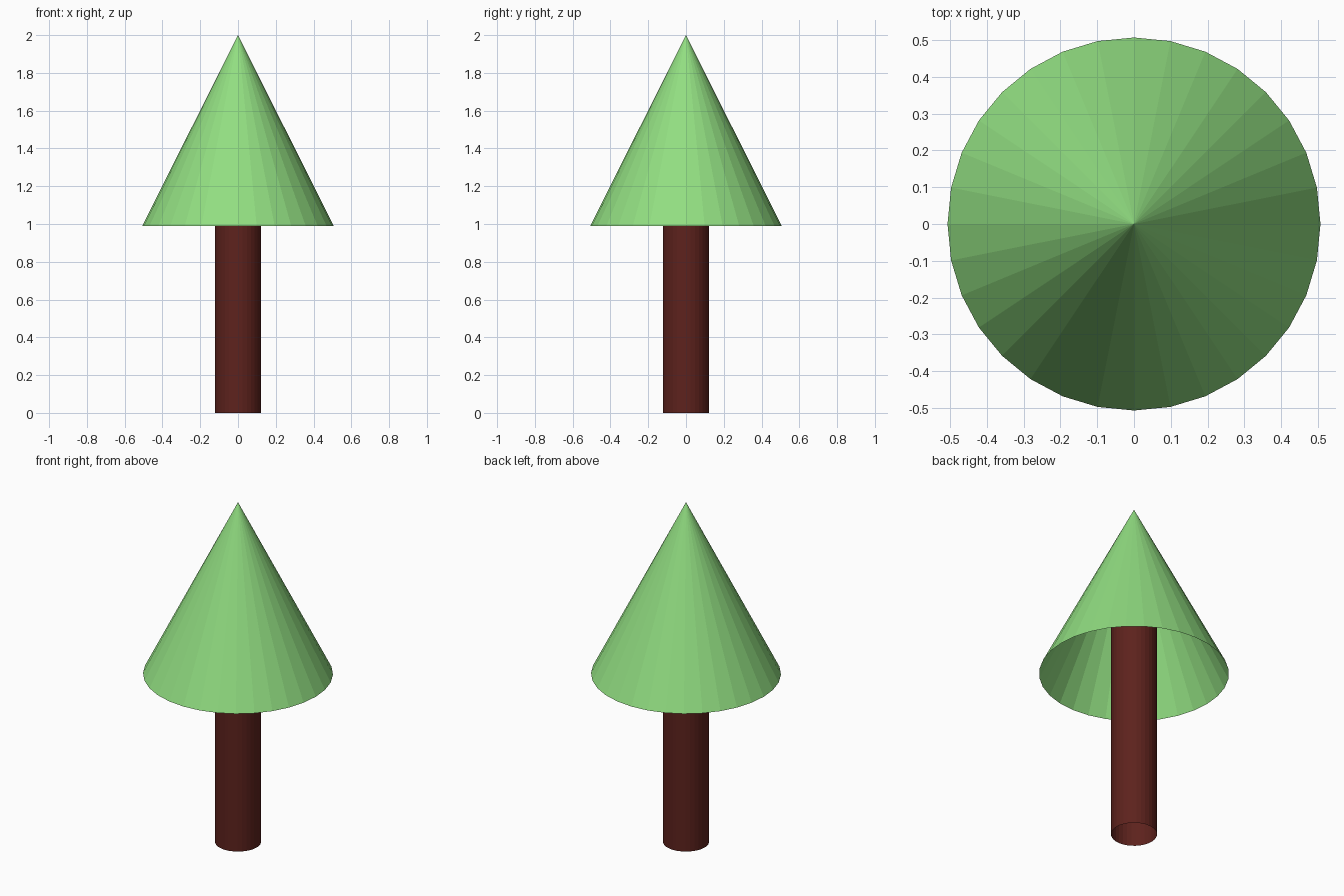
import bpy

if "Cube" in bpy.data.objects:
    bpy.data.objects.remove(bpy.data.objects["Cube"])

SIDES = 32


def paint(obj, name, color):
    mat = bpy.data.materials.new(name)
    mat.diffuse_color = (*color, 1)
    mat.use_nodes = True
    mat.node_tree.nodes["Principled BSDF"].inputs["Base Color"].default_value = mat.diffuse_color
    obj.data.materials.append(mat)


# Trunk: open tube running up inside the foliage
TRUNK_HEIGHT = 1.5
bpy.ops.mesh.primitive_cylinder_add(
    vertices=SIDES, radius=0.123, depth=TRUNK_HEIGHT,
    end_fill_type='NOTHING', location=(0, 0, TRUNK_HEIGHT / 2))
trunk = bpy.context.object
trunk.name = "trunk"
paint(trunk, "bark", (0.11, 0.016, 0.012))

# Foliage: hollow cone, open underneath
BASE, TOP = 0.99, 2.0
bpy.ops.mesh.primitive_cone_add(
    vertices=SIDES, radius1=0.507, radius2=0, depth=TOP - BASE,
    end_fill_type='NOTHING', location=(0, 0, (BASE + TOP) / 2))
foliage = bpy.context.object
foliage.name = "foliage"
paint(foliage, "leaves", (0.285, 0.73, 0.22))
